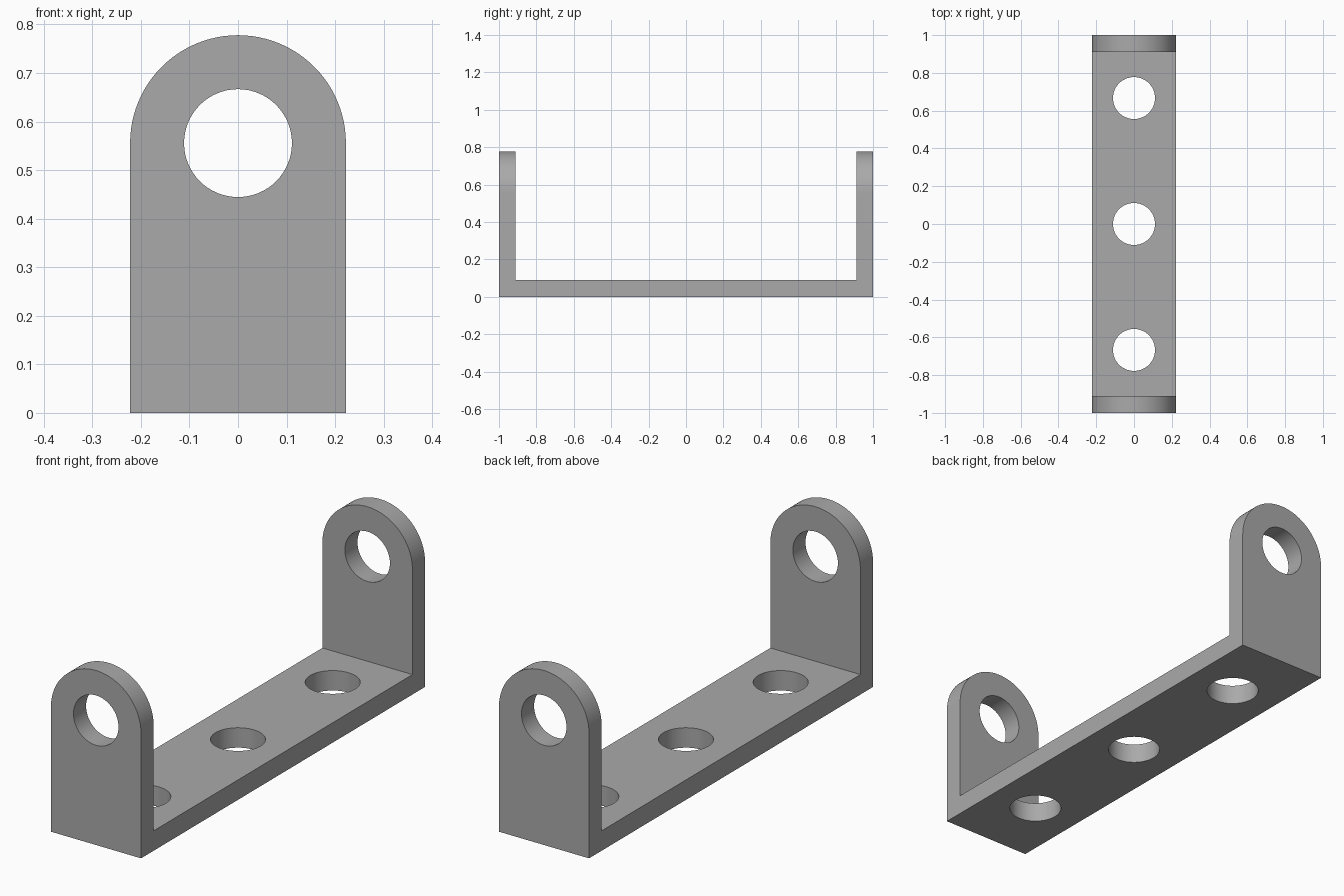
import bpy, bmesh, math
from mathutils import Matrix

cube = bpy.data.objects.get("Cube")
if cube:
    bpy.data.objects.remove(cube, do_unlink=True)

HALF_W, T, EYE_Z, HOLE_R, HOLE_Y = 0.2222, 0.0889, 0.5556, 0.1111, 0.6667
TOP = EYE_Z + HALF_W

steel = bpy.data.materials.new("plain grey")
steel.use_nodes = True
GREY = (0.4, 0.4, 0.4, 1)
steel.diffuse_color = GREY
steel.node_tree.nodes["Principled BSDF"].inputs["Base Color"].default_value = GREY


def add_object(name, bm):
    bmesh.ops.recalc_face_normals(bm, faces=bm.faces)
    mesh = bpy.data.meshes.new(name)
    bm.to_mesh(mesh)
    bm.free()
    mesh.materials.append(steel)
    obj = bpy.data.objects.new(name, mesh)
    bpy.context.collection.objects.link(obj)
    return obj


def prism(name, points, depth):
    """Extrude a closed 3D outline along the depth vector."""
    bm = bmesh.new()
    face = bm.faces.new([bm.verts.new(p) for p in points])
    result = bmesh.ops.extrude_face_region(bm, geom=[face], use_keep_orig=True)
    verts = [v for v in result["geom"] if isinstance(v, bmesh.types.BMVert)]
    bmesh.ops.translate(bm, verts=verts, vec=depth)
    return add_object(name, bm)


def cylinder(name, matrix, depth):
    bm = bmesh.new()
    bmesh.ops.create_cone(bm, cap_ends=True, segments=64, radius1=HOLE_R,
                          radius2=HOLE_R, depth=depth, matrix=matrix)
    return add_object(name, bm)


# U-shaped side profile, extruded across the width
profile = [(-1, 0), (1, 0), (1, TOP), (1 - T, TOP), (1 - T, T),
           (T - 1, T), (T - 1, TOP), (-1, TOP)]
bracket = prism("bracket", [(-HALF_W, y, z) for y, z in profile], (2 * HALF_W, 0, 0))

# Round-topped envelope that shapes both upright lugs
arc = [math.pi * i / 48 for i in range(49)]
outline = [(HALF_W * math.cos(a), EYE_Z + HALF_W * math.sin(a)) for a in arc]
outline += [(-HALF_W, -0.1), (HALF_W, -0.1)]
envelope = prism("lug_envelope", [(x, -1.1, z) for x, z in outline], (0, 2.2, 0))

# Holes: one bore through both lugs, three through the base
cutters = [(envelope, "INTERSECT")]
bore = Matrix.Translation((0, 0, EYE_Z)) @ Matrix.Rotation(math.pi / 2, 4, "X")
cutters.append((cylinder("lug_bore", bore, 2.4), "DIFFERENCE"))
for y in (-HOLE_Y, 0, HOLE_Y):
    cutters.append((cylinder("base_bore", Matrix.Translation((0, y, 0)), 0.4), "DIFFERENCE"))

for cutter, operation in cutters:
    mod = bracket.modifiers.new(cutter.name, "BOOLEAN")
    mod.object, mod.operation, mod.solver = cutter, operation, "EXACT"

# Bake the cuts and remove the helpers
bpy.context.view_layer.update()
baked = bpy.data.meshes.new_from_object(
    bracket.evaluated_get(bpy.context.evaluated_depsgraph_get()))
bracket.modifiers.clear()
bracket.data = baked
for cutter, _ in cutters:
    bpy.data.objects.remove(cutter, do_unlink=True)
baked.materials.clear()
baked.materials.append(steel)
for poly in baked.polygons:
    poly.material_index = 0

# Smooth curved walls, keep flat edges sharp
bpy.ops.object.select_all(action="DESELECT")
bracket.select_set(True)
bpy.context.view_layer.objects.active = bracket
bpy.ops.object.shade_smooth_by_angle(angle=math.radians(30))
